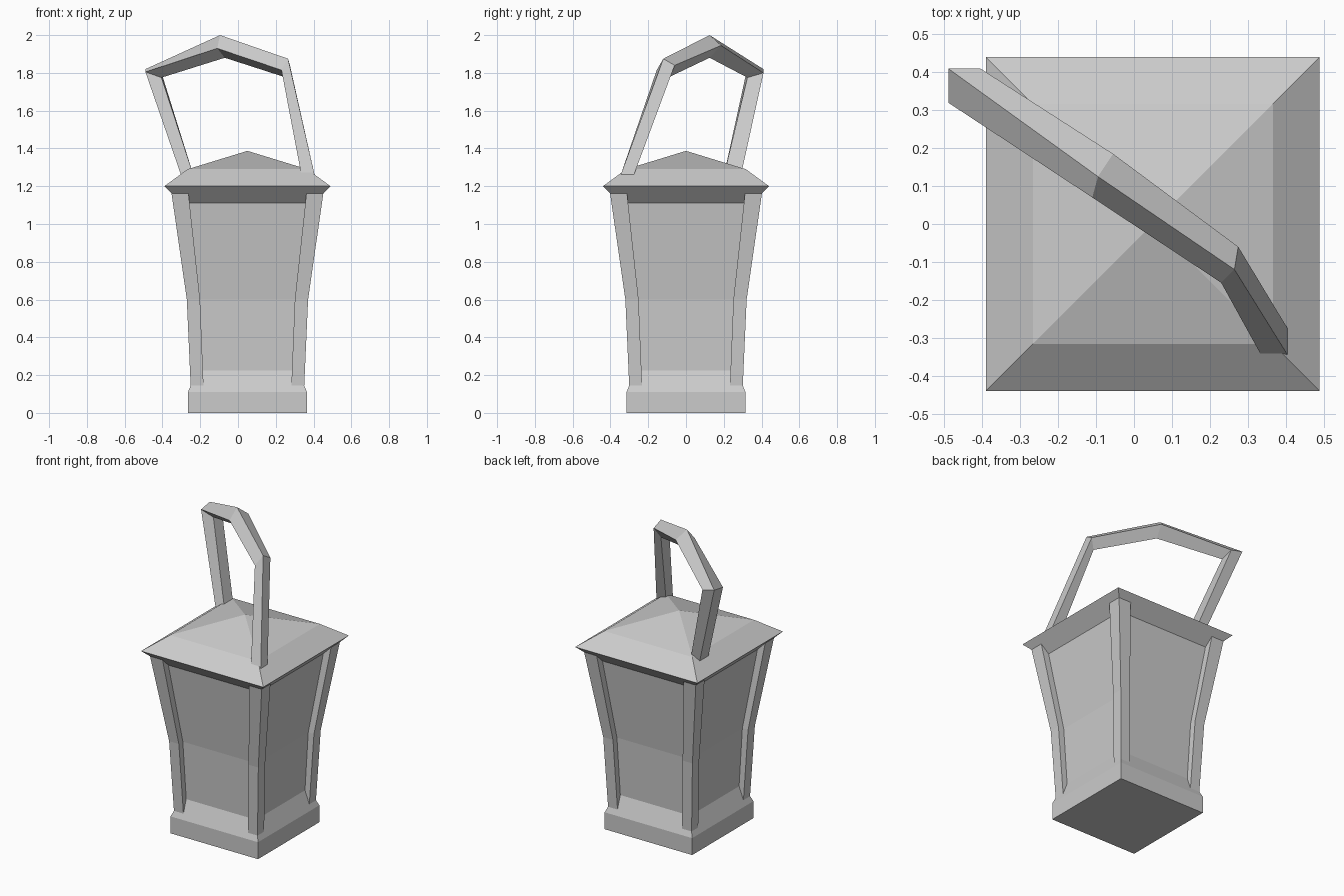
import bpy, bmesh

if "Cube" in bpy.data.objects:
    bpy.data.objects.remove(bpy.data.objects["Cube"])

CX = 0.05  # the lantern body sits slightly right of the origin


def loft(name, sections):
    """Skin four-sided sections into a closed flat-shaded solid."""
    bm = bmesh.new()
    rings = [[bm.verts.new(p) for p in s] for s in sections]
    for a, b in zip(rings, rings[1:]):
        for i in range(4):
            j = (i + 1) % 4
            bm.faces.new((a[i], a[j], b[j], b[i]))
    bm.faces.new(rings[0])
    bm.faces.new(rings[-1])
    bmesh.ops.remove_doubles(bm, verts=bm.verts, dist=1e-5)
    bmesh.ops.recalc_face_normals(bm, faces=bm.faces)
    mesh = bpy.data.meshes.new(name)
    bm.to_mesh(mesh)
    bm.free()
    ob = bpy.data.objects.new(name, mesh)
    bpy.context.collection.objects.link(ob)
    return ob


def rect(x0, x1, y0, y1, z):
    return [(x0, y0, z), (x1, y0, z), (x1, y1, z), (x0, y1, z)]


def square_stack(name, profile):
    """Stack of centred squares given as (half width, height)."""
    return loft(name, [rect(CX - h, CX + h, -h, h, z) for h, z in profile])


# Base, tapered panes and roof in one closed shell
square_stack("lantern_body", [
    (0.315, 0), (0.315, 0.11), (0.267, 0.225), (0.28, 0.60), (0.35, 1.11),
    (0.44, 1.20), (0.317, 1.29), (0.0005, 1.387)])

# Four bent corner posts: (inner, outer, height)
post_profile = [(0.232, 0.300, 0.13), (0.251, 0.321, 0.60), (0.313, 0.403, 1.17)]
for sx in (-1, 1):
    for sy in (-1, 1):
        loft(f"corner_post_{'left' if sx < 0 else 'right'}_{'front' if sy < 0 else 'back'}",
             [rect(CX + sx * i, CX + sx * o, sy * i, sy * o, z)
              for i, o, z in post_profile])

# Swung handle: cross-sections from the right foot over to the left foot
loft("handle", [
    [(0.405, -0.345, 1.262), (0.405, -0.275, 1.262),
     (0.335, -0.275, 1.262), (0.335, -0.345, 1.262)],
    [(0.265, -0.12, 1.875), (0.275, -0.06, 1.84),
     (0.24, -0.085, 1.78), (0.23, -0.155, 1.815)],
    [(-0.095, 0.125, 2.0), (-0.055, 0.185, 1.945),
     (-0.07, 0.125, 1.88), (-0.11, 0.07, 1.93)],
    [(-0.49, 0.41, 1.82), (-0.405, 0.41, 1.80),
     (-0.405, 0.325, 1.775), (-0.49, 0.32, 1.805)],
    [(-0.30, 0.29, 1.255), (-0.235, 0.29, 1.255),
     (-0.235, 0.20, 1.255), (-0.30, 0.20, 1.255)],
])
